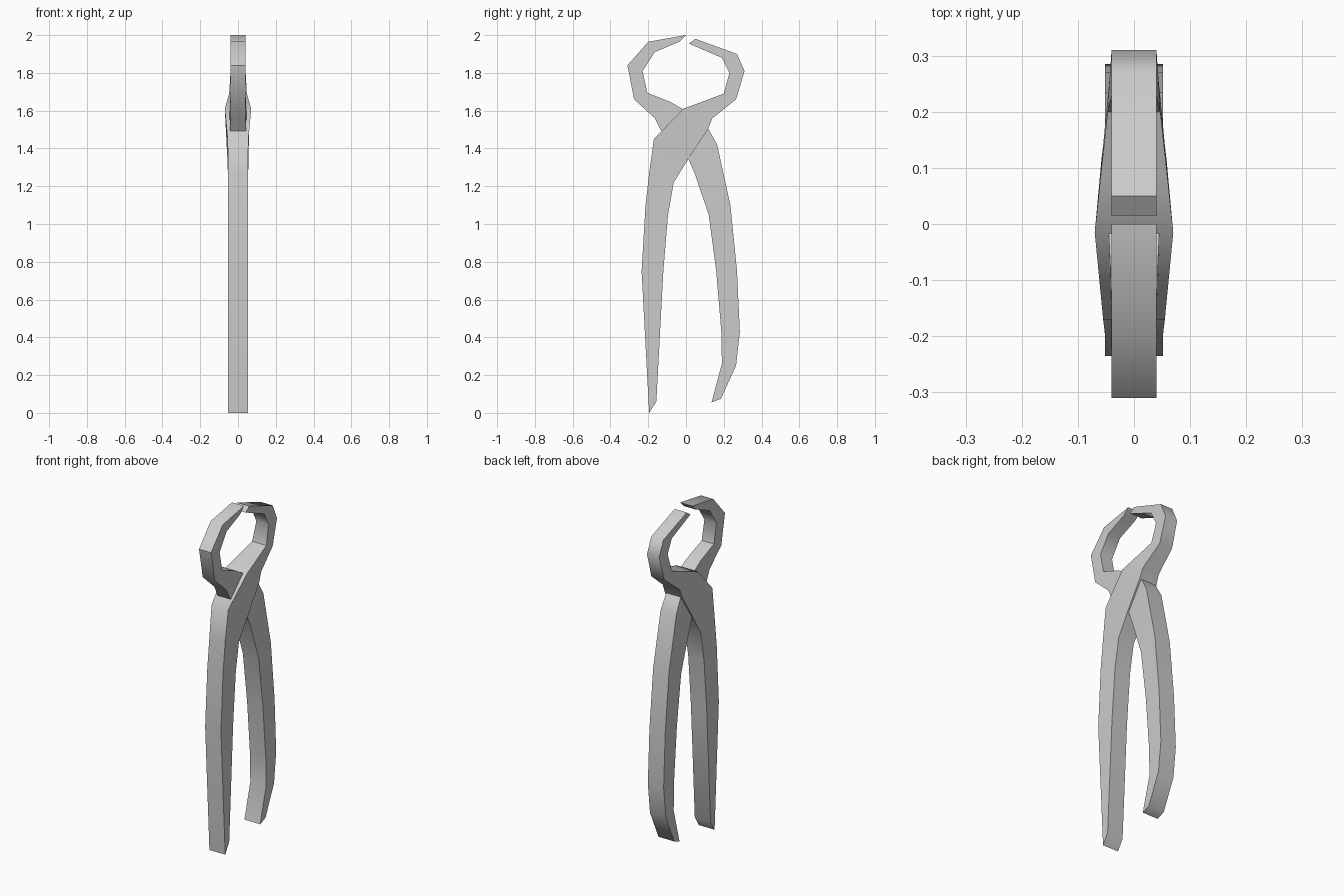
import bpy
import bmesh
import math

cube = bpy.data.objects.get("Cube")
if cube:
    bpy.data.objects.remove(cube, do_unlink=True)

steel = bpy.data.materials.new("grey steel")
steel.use_nodes = True
colour = (0.6, 0.6, 0.6, 1)
steel.diffuse_color = colour
steel.node_tree.nodes["Principled BSDF"].inputs["Base Color"].default_value = colour


def make_arm(name, stations):
    """Loft a bar through stations of two edge points (y, z, half width)."""
    bm = bmesh.new()
    rings = []
    for (ya, za, wa), (yb, zb, wb) in stations:
        corners = [(-wa, ya, za), (wa, ya, za), (wb, yb, zb), (-wb, yb, zb)]
        rings.append([bm.verts.new(c) for c in corners])
    for low, high in zip(rings, rings[1:]):
        for i in range(4):
            j = (i + 1) % 4
            bm.faces.new((low[i], low[j], high[j], high[i]))
    bm.faces.new(rings[0][::-1])
    bm.faces.new(rings[-1])
    bmesh.ops.recalc_face_normals(bm, faces=bm.faces)
    mesh = bpy.data.meshes.new(name)
    bm.to_mesh(mesh)
    bm.free()
    mesh.materials.append(steel)
    obj = bpy.data.objects.new(name, mesh)
    bpy.context.collection.objects.link(obj)
    bpy.ops.object.select_all(action="DESELECT")
    obj.select_set(True)
    bpy.context.view_layer.objects.active = obj
    bpy.ops.object.shade_smooth_by_angle(angle=math.radians(50))
    return obj


H = 0.052  # handle half width
J = 0.04   # jaw half width

# Wide arm: front handle, swollen joint, rear jaw
make_arm("outer_arm", [
    ((-.195, 0, H), (-.157, .06, H)),
    ((-.235, .75, H), (-.12, .75, H)),
    ((-.215, 1.09, H), (-.095, 1.05, H)),
    ((-.195, 1.27, H), (-.065, 1.22, H)),
    ((-.17, 1.45, .055), (.01, 1.34, .056)),
    ((-.015, 1.61, .07), (.115, 1.5, .058)),
    ((.08, 1.645, .06), (.14, 1.56, .055)),
    ((.2, 1.69, .047), (.265, 1.66, .043)),
    ((.23, 1.8, J), (.31, 1.81, J)),
    ((.19, 1.88, J), (.27, 1.9, J)),
    ((.015, 1.955, J), (.05, 1.98, J)),
])

# Narrow arm: rear handle, passing through the joint, front jaw
make_arm("inner_arm", [
    ((.135, .055, H), (.185, .075, H)),
    ((.19, .26, H), (.265, .25, H)),
    ((.187, .43, H), (.285, .43, H)),
    ((.16, .75, H), (.27, .75, H)),
    ((.12, 1.05, H), (.235, 1.1, H)),
    ((.045, 1.27, H), (.165, 1.42, H)),
    ((.01, 1.35, .048), (.12, 1.5, .048)),
    ((-.135, 1.5, .042), (-.02, 1.61, .045)),
    ((-.165, 1.56, J), (-.08, 1.645, .042)),
    ((-.275, 1.66, J), (-.205, 1.695, J)),
    ((-.31, 1.84, J), (-.23, 1.81, J)),
    ((-.2, 1.965, J), (-.165, 1.91, J)),
    ((0, 2, J), (-.035, 1.965, J)),
])
